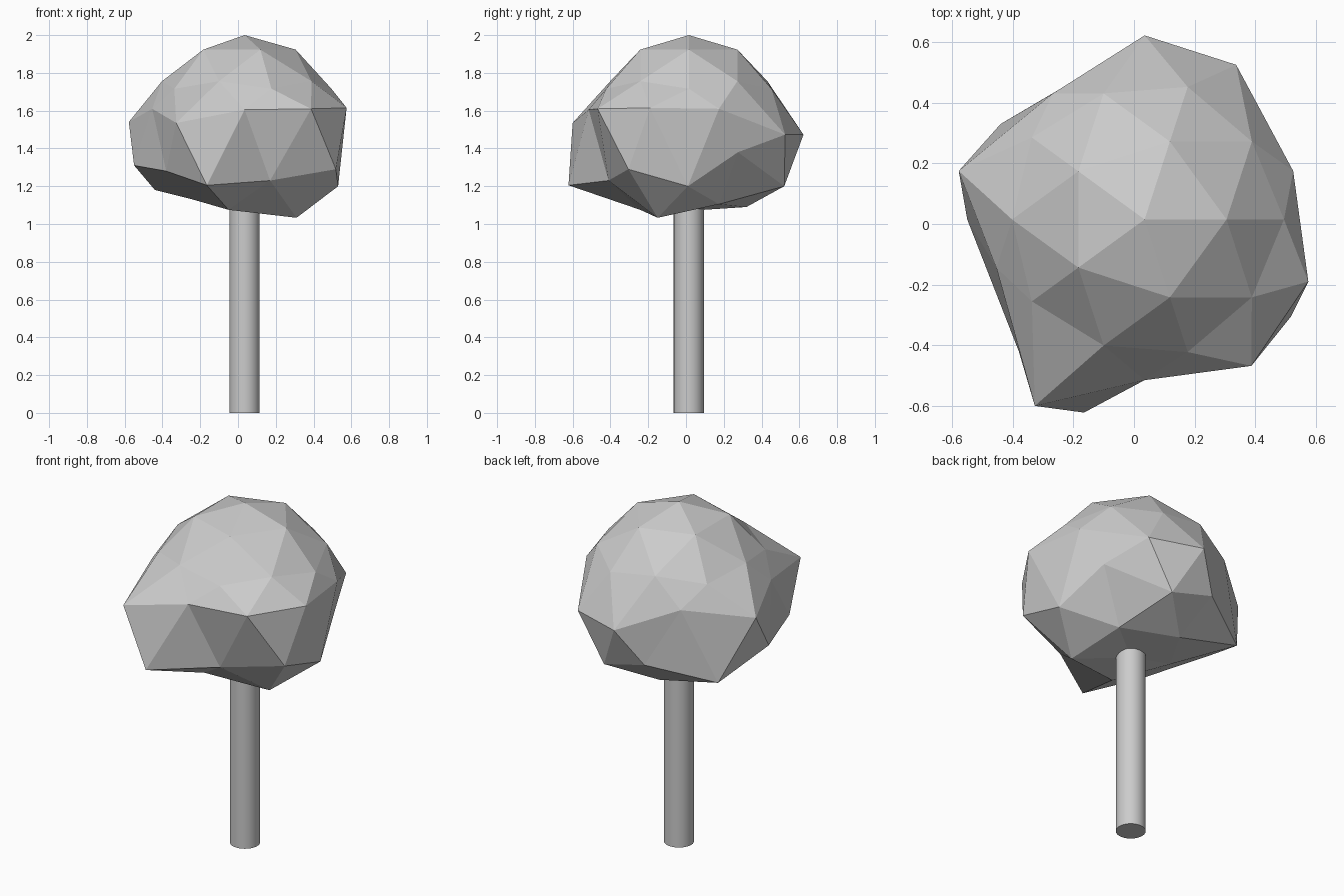
import bpy, bmesh, math
from mathutils import Vector

if "Cube" in bpy.data.objects:
    bpy.data.objects.remove(bpy.data.objects["Cube"])

CX, CY = 0.035, 0.015   # trunk axis

# Trunk: smooth cylinder running up into the crown
bpy.ops.mesh.primitive_cylinder_add(vertices=32, radius=0.08, depth=1.15,
                                    location=(CX, CY, 0.575))
trunk = bpy.context.object
trunk.name = "trunk"
bpy.ops.object.shade_smooth_by_angle()

# Crown: faceted icosphere, regular on top, rings pulled about from the equator down
R = 0.514
centre = Vector((CX, CY, 2 - R))
# shaped rings, each listed counter-clockwise from +x
rings = {
    0: [(.525, .175, 1.61), (.337, .525, 1.473), (.035, .622, 1.473), (-.267, .431, 1.60),
        (-.578, .175, 1.54), (-.454, -.144, 1.61), (-.327, -.60, 1.535),
        (.035, -.515, 1.605), (.387, -.468, 1.61), (.575, -.19, 1.615)],
    -45: [(.44, .275, 1.38), (-.10, .53, 1.27), (-.55, .015, 1.31),
          (-.165, -.622, 1.205), (.518, -.305, 1.29)],
    -53: [(.53, .01, 1.20), (.17, .52, 1.20), (-.44, .33, 1.18),
          (-.38, -.42, 1.28), (.17, -.41, 1.23)],
    -85: [(.25, .175, 1.105), (-.05, .32, 1.09), (-.24, .018, 1.13),
          (-.05, -.242, 1.075), (.31, -.15, 1.033)],
    -100: [(CX, CY, 1.07)],
}

bm = bmesh.new()
bmesh.ops.create_icosphere(bm, subdivisions=2, radius=1)


def angle(v):
    return round(math.degrees(math.atan2(v.co.y, v.co.x))) % 360


levels = {}
for v in bm.verts:
    levels.setdefault(min(rings, key=lambda k: abs(k / 100 - v.co.z))
                      if v.co.z < 0.1 else 1, []).append(v)
for level, verts in levels.items():
    if level == 1:
        for v in verts:
            v.co = centre + v.co * R
    else:
        for v, p in zip(sorted(verts, key=angle), rings[level]):
            v.co = p

mesh = bpy.data.meshes.new("crown")
bm.to_mesh(mesh)
bm.free()
crown = bpy.data.objects.new("crown", mesh)
bpy.context.collection.objects.link(crown)
